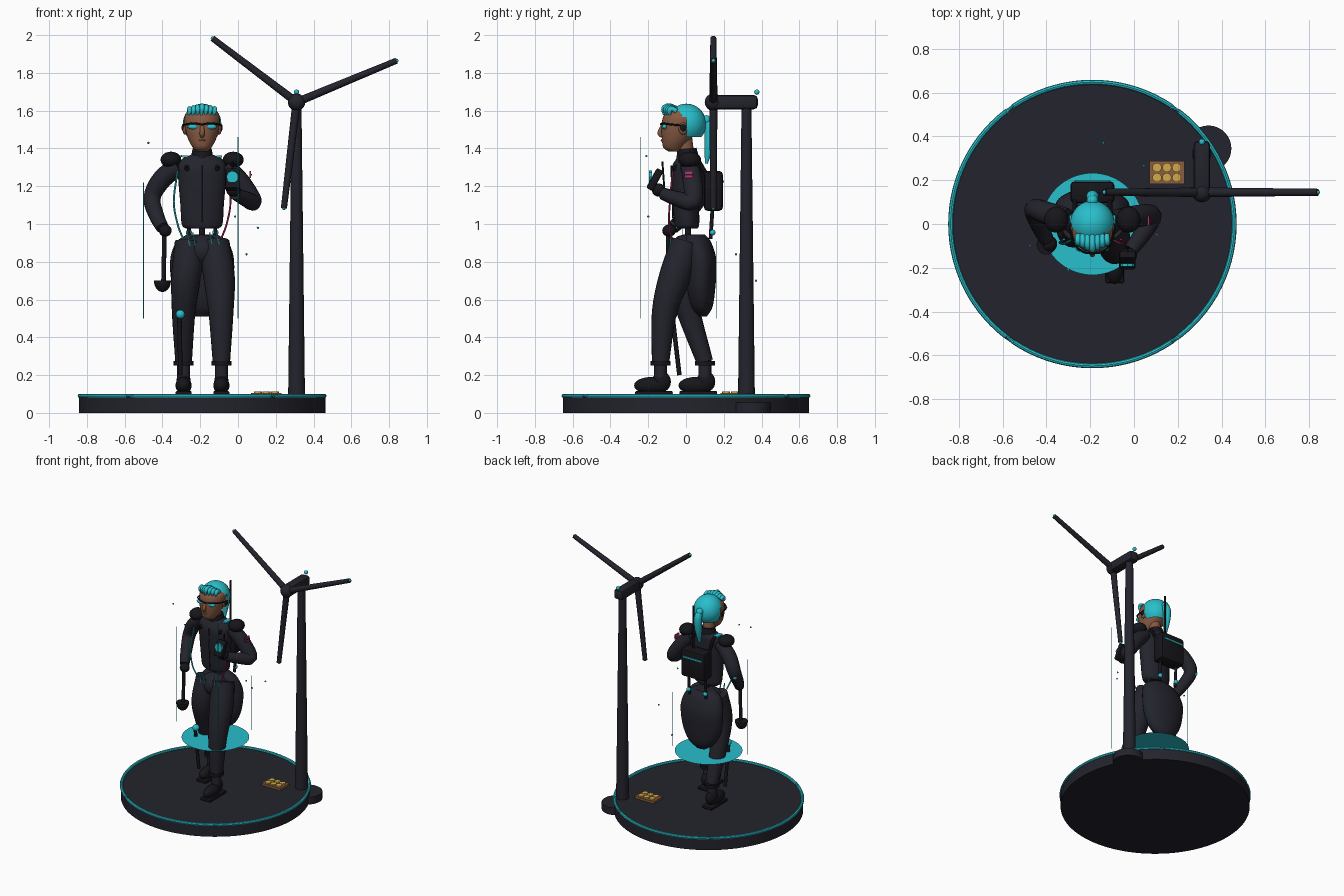
import bpy, bmesh, math
from mathutils import Vector, Matrix

if "Cube" in bpy.data.objects:
    bpy.data.objects.remove(bpy.data.objects["Cube"])


def material(name, rgb):
    m = bpy.data.materials.new(name)
    m.use_nodes = True
    m.diffuse_color = (*rgb, 1)
    m.node_tree.nodes["Principled BSDF"].inputs["Base Color"].default_value = (*rgb, 1)
    return m


DARK = material("charcoal cloth", (.017, .017, .026))
BLACK = material("black gear", (.008, .008, .011))
TEAL = material("bright teal", (.022, .52, .6))
SKIN = material("brown skin", (.24, .1, .055))
PINK = material("magenta", (.5, .03, .15))
YELLOW = material("amber", (.65, .4, .07))
WOOD = material("wood brown", (.26, .11, .05))
CX = -.19  # figure and base axis


def finish(name, bm, mat, smooth=True):
    bmesh.ops.recalc_face_normals(bm, faces=bm.faces)
    me = bpy.data.meshes.new(name)
    bm.to_mesh(me)
    bm.free()
    me.materials.append(mat)
    ob = bpy.data.objects.new(name, me)
    bpy.context.collection.objects.link(ob)
    if smooth:
        bpy.ops.object.select_all(action='DESELECT')
        ob.select_set(True)
        bpy.context.view_layer.objects.active = ob
        bpy.ops.object.shade_smooth_by_angle(angle=math.radians(40))
    return ob


def skin_rings(name, rings, mat):
    """Bridge a list of equal rings of points and cap both ends."""
    bm = bmesh.new()
    rows = [[bm.verts.new(p) for p in r] for r in rings]
    n = len(rows[0])
    for a, b in zip(rows, rows[1:]):
        for i in range(n):
            j = (i + 1) % n
            bm.faces.new((a[i], a[j], b[j], b[i]))
    bm.faces.new(rows[0])
    bm.faces.new(rows[-1])
    return finish(name, bm, mat)


def smooth_path(pts, steps):
    """Catmull-Rom through points of any dimension."""
    p = [Vector(q) for q in pts]
    p = [2 * p[0] - p[1]] + p + [2 * p[-1] - p[-2]]
    out = []
    for a, b, c, d in zip(p, p[1:], p[2:], p[3:]):
        for k in range(steps):
            t = k / steps
            out.append(.5 * (2 * b + (c - a) * t + (2 * a - 5 * b + 4 * c - d) * t * t
                             + (3 * b - a - 3 * c + d) * t ** 3))
    return out + [p[-2]]


def tube(name, pts, mat, steps=5, n=14):
    """Round sweep through (x, y, z, radius) points."""
    path = smooth_path(pts, steps) if len(pts) > 2 else [Vector(q) for q in pts]
    rings = []
    for i, q in enumerate(path):
        tan = path[min(i + 1, len(path) - 1)].xyz - path[max(i - 1, 0)].xyz
        ref = Vector((1, 0, 0)) if abs(tan.normalized().x) < .8 else Vector((0, 0, 1))
        u = tan.cross(ref).normalized()
        v = tan.cross(u).normalized()
        rings.append([q.xyz + q.w * (math.cos(a) * u + math.sin(a) * v)
                      for a in (math.tau * k / n for k in range(n))])
    return skin_rings(name, rings, mat)


def loft(name, rows, mat, x=CX, steps=4, n=28):
    """Stacked ellipses from (z, y, half width, half depth) rows."""
    return skin_rings(name, [[(x + w * math.cos(a), y + d * math.sin(a), z)
                              for a in (math.tau * k / n for k in range(n))]
                             for z, y, w, d in smooth_path(rows, steps)], mat)


def ball(name, loc, size, mat, n=20, keep=None):
    size = size if isinstance(size, tuple) else (size,) * 3
    bm = bmesh.new()
    bmesh.ops.create_uvsphere(bm, u_segments=n, v_segments=n // 2 + 2, radius=1,
                              matrix=Matrix.Translation(loc) @ Matrix.Diagonal((*size, 1)))
    if keep:
        bmesh.ops.delete(bm, geom=[f for f in bm.faces if not keep(f.calc_center_median())],
                         context='FACES')
    return finish(name, bm, mat)


def box(name, loc, size, mat, bevel=0.0, tilt=0.0):
    bm = bmesh.new()
    bmesh.ops.create_cube(bm, size=1, matrix=Matrix.Translation(loc)
                          @ Matrix.Rotation(tilt, 4, 'X') @ Matrix.Diagonal((*size, 1)))
    if bevel:
        bmesh.ops.bevel(bm, geom=bm.edges[:], offset=bevel, segments=2, affect='EDGES', profile=.5)
    return finish(name, bm, mat)


def rod(name, a, b, r, mat, r2=None, n=16):
    return tube(name, [(*a, r), (*b, r if r2 is None else r2)], mat, n=n)


# Round base, rim and floating disc
rod("base_disc", (CX, 0, 0), (CX, 0, .085), .652, DARK, n=96)
rim = [(CX + .648 * math.cos(a), .648 * math.sin(a), .09) for a in
       (math.tau * k / 96 for k in range(97))]
tube("base_rim", [(*p, .011) for p in rim], TEAL, steps=1, n=8)
bm = bmesh.new()
bmesh.ops.create_circle(bm, cap_ends=True, segments=64, radius=.233,
                        matrix=Matrix.Translation((CX, 0, .455)))
finish("glow_disc", bm, TEAL, False)
for i, (x, y, top) in enumerate([(0, -.24, 1.46), (-.5, -.02, 1.22), (0, .16, .91)]):
    rod(f"light_line_{i}", (x, y, .5), (x, y, top), .002, TEAL, n=6)

# Wind turbine
TX, HUB = .31, Vector((.31, .145, 1.645))
rod("turbine_footing", (.34, .345, 0), (.34, .345, .055), .105, DARK, n=32)
rod("turbine_tower", (TX, .32, .05), (TX, .32, 1.63), .045, DARK, .026, 20)
box("turbine_nacelle", (TX, .26, 1.645), (.075, .24, .075), DARK, .02)
ball("turbine_hub", HUB, .046, DARK)
ball("turbine_beacon", (TX, .375, 1.698), .014, TEAL)
for i, (x, z) in enumerate([(-.135, 1.983), (.84, 1.865), (.243, 1.083)]):
    tip = Vector((x, .145, z))
    rod(f"blade_{i}", HUB, tip, .022, DARK, .016, 12)
    ball(f"blade_light_{i}", tip, .01, TEAL, 10)

# Battery tray
box("battery_tray", (.15, .235, .096), (.16, .105, .016), WOOD)
for i in range(6):
    x, y = .105 + .045 * (i % 3), .212 + .046 * (i // 3)
    rod(f"battery_cell_{i}", (x, y, .1), (x, y, .113), .021, YELLOW)

# Legs and boots: left stepping forward, right trailing
legs = {
    "left": [(-.125, 0, .9, .08), (-.1, -.06, .72, .083), (-.09, -.115, .53, .066),
             (-.088, -.135, .27, .046)],
    "right": [(-.255, 0, .9, .08), (-.275, -.03, .72, .078), (-.288, .015, .53, .062),
              (-.288, .1, .27, .044)]}
for side, pts in legs.items():
    tube(side + "_leg", pts, DARK, n=20)
    x, y = pts[-1][:2]
    rod(side + "_ankle", (x, y, .28), (x, y, .18), .034, DARK)
    rod(side + "_cuff", (x, y, .25), (x, y, .275), .053, BLACK)
    ball(side + "_boot_heel", (x, y + .005, .165), (.038, .05, .055), BLACK)
    ball(side + "_boot_toe", (x, y - .05, .145), (.043, .09, .045), BLACK)
    box(side + "_sole", (x, y - .035, .105), (.085, .2, .022), BLACK, .008)
ball("knee_lamp", (-.305, -.07, .522), .024, TEAL)
rod("leg_rod", (-.31, -.07, .5), (-.305, -.035, .2), .012, BLACK)

# Hips and coat tail
ball("pelvis", (CX, 0, .86), (.105, .09, .085), DARK)
loft("coat_tail", [(.51, .09, .04, .02), (.56, .085, .105, .055), (.66, .08, .155, .075),
                   (.8, .08, .17, .082), (.9, .06, .14, .075), (.945, .05, .08, .05)], DARK)
rod("waist", (CX, .01, .9), (CX, .01, 1), .016, BLACK)
for i, x in enumerate([-.27, -.24, -.15, -.115]):
    rod(f"hip_stripe_{i}", (x, -.078, .955), (x + .015, -.083, .885), .004, TEAL, n=6)

# Torso and collar
loft("jacket", [(.975, .005, .085, .055), (1, .005, .108, .065), (1.1, 0, .115, .07),
                (1.22, 0, .125, .077), (1.3, 0, .128, .075), (1.345, .01, .105, .062),
                (1.368, .01, .055, .05)], DARK)
rod("jacket_zip", (CX, -.079, 1.31), (CX, -.068, 1.01), .004, BLACK, n=6)
rod("collar", (CX, .01, 1.335), (CX, .005, 1.4), .063, BLACK, .05, 24)
rod("neck", (CX, 0, 1.38), (CX, -.01, 1.46), .042, SKIN)
for s in (-1, 1):
    box(f"collar_light_{s}", (CX + s * .09, .01, 1.357), (.03, .06, .009), TEAL)
for name, mat, s in (("teal_hose", TEAL, -1), ("pink_hose", PINK, 1)):
    tube(name, [(CX + s * .13, -.07, 1.28, .005), (CX + s * .15, -.085, 1.12, .005),
                (CX + s * .13, -.09, 1.0, .005), (CX + s * .1, -.075, .92, .005)], mat, n=8)

# Arms
tube("right_arm", [(-.31, .02, 1.31, .052), (-.4, .05, 1.24, .052), (-.455, .065, 1.14, .046),
                   (-.43, -.01, 1.04, .04), (-.4, -.07, .98, .034)], DARK)
tube("left_arm", [(-.07, .02, 1.31, .05), (.015, .035, 1.22, .052), (.08, .035, 1.12, .047),
                  (.035, -.05, 1.135, .04), (-.015, -.12, 1.16, .033)], DARK)
for s, x in (("right", -.355), ("left", -.025)):
    ball(s + "_shoulder_pad", (x, .02, 1.34), (.055, .06, .043), BLACK)
ball("left_elbow_lamp", (.096, .03, 1.11), .021, TEAL)
ball("right_elbow_lamp", (-.475, .09, 1.12), .015, TEAL)
box("arm_patch", (.066, .015, 1.262), (.008, .045, .036), PINK)
box("arm_patch_bar", (.071, .015, 1.262), (.004, .045, .008), DARK)

# Right hand with ladle
ball("right_hand", (-.385, -.09, .965), (.034, .036, .032), BLACK)
rod("ladle_handle", (-.388, -.095, .99), (-.395, -.095, .68), .012, BLACK)
ball("ladle_bowl", (-.4, -.095, .7), (.045, .045, .06), BLACK, keep=lambda c: c.z < .7)
rod("ladle_lid", (-.4, -.095, .69), (-.4, -.095, .702), .045, BLACK, n=20)

# Left hand with tool
ball("left_hand", (-.025, -.145, 1.18), (.038, .036, .035), BLACK)
box("hand_device", (-.03, -.165, 1.235), (.075, .04, .12), BLACK, .01, -.5)
rod("device_light", (-.03, -.18, 1.25), (-.03, -.195, 1.25), .032, TEAL, n=8)
rod("stylus", (-.03, -.115, 1.19), (-.03, -.125, 1.33), .005, BLACK, n=8)

# Backpack
box("backpack", (CX, .145, 1.175), (.2, .1, .21), BLACK, .018)
box("backpack_stripe", (CX, .198, 1.225), (.16, .006, .01), TEAL)
rod("backpack_antenna", (CX + .03, .14, 1.27), (CX + .03, .14, 1.6), .007, BLACK)
for s in (-1, 1):
    rod(f"pack_hose_{s}", (CX + s * .07, .14, 1.08), (CX + s * .07, .13, .92), .01, BLACK)
    ball(f"pack_hose_light_{s}", (CX + s * .07, .14, .955), .016, TEAL)
    tube(f"pack_strap_{s}", [(CX + s * .08, .11, 1.26, .012), (CX + s * .08, .04, 1.35, .012),
                             (CX + s * .08, -.07, 1.29, .012)], BLACK, n=8)

# Head and face
loft("head", [(1.385, -.06, .032, .035), (1.405, -.065, .05, .055), (1.45, -.05, .074, .078),
              (1.51, -.035, .09, .095), (1.57, -.02, .092, .1), (1.61, -.01, .06, .07)], SKIN)
tube("nose", [(CX, -.118, 1.53, .009), (CX, -.138, 1.485, .013), (CX, -.125, 1.465, .012)], SKIN)
tube("mouth", [(CX - .025, -.115, 1.44, .004), (CX, -.127, 1.443, .007),
               (CX + .025, -.115, 1.44, .004)], WOOD, n=8)
for s in (-1, 1):
    ball(f"ear_{s}", (CX + s * .09, -.015, 1.505), (.014, .024, .032), SKIN)
    ball(f"earpiece_{s}", (CX + s * .1, -.015, 1.51), (.009, .017, .02), BLACK)
    ball(f"lens_{s}", (CX + s * .044, -.113, 1.515), (.033, .014, .014), TEAL)
    tube(f"glasses_{s}", [(CX, -.134, 1.527, .005), (CX + s * .045, -.126, 1.533, .005),
                          (CX + s * .09, -.08, 1.527, .005), (CX + s * .1, 0, 1.52, .005)],
         BLACK, n=8)

# Hair: cap, curled fringe and ponytail
ball("hair_cap", (CX, .002, 1.53), (.102, .105, .107), TEAL, 32,
     lambda c: (c.z > 1.57 or c.y > -.002) and c.z > 1.455)
for i in range(7):
    x = CX + (i - 3) * .022
    d = .01 * abs(i - 3)
    tube(f"fringe_{i}", [(x, -.05, 1.612 - d / 2, .013), (x, -.09 + d / 2, 1.625 - d / 2, .014),
                         (x, -.118 + d, 1.612 - d / 2, .013),
                         (x * 1.02, -.115 + d, 1.578, .007)], TEAL, n=10)
ball("hair_tie", (CX, .107, 1.55), .026, TEAL)
tube("ponytail", [(CX, .1, 1.56, .018), (CX, .125, 1.51, .028), (CX, .122, 1.42, .025),
                  (CX, .108, 1.32, .008)], TEAL)

# Drifting sparks
for i, p in enumerate([(-.475, -.1, 1.43), (.105, -.05, .98), (.045, .265, .84),
                       (-.14, .37, .7), (-.015, -.2, 1.04), (-.3, -.21, 1.36)]):
    ball(f"spark_{i}", p, .006, TEAL, 8)
